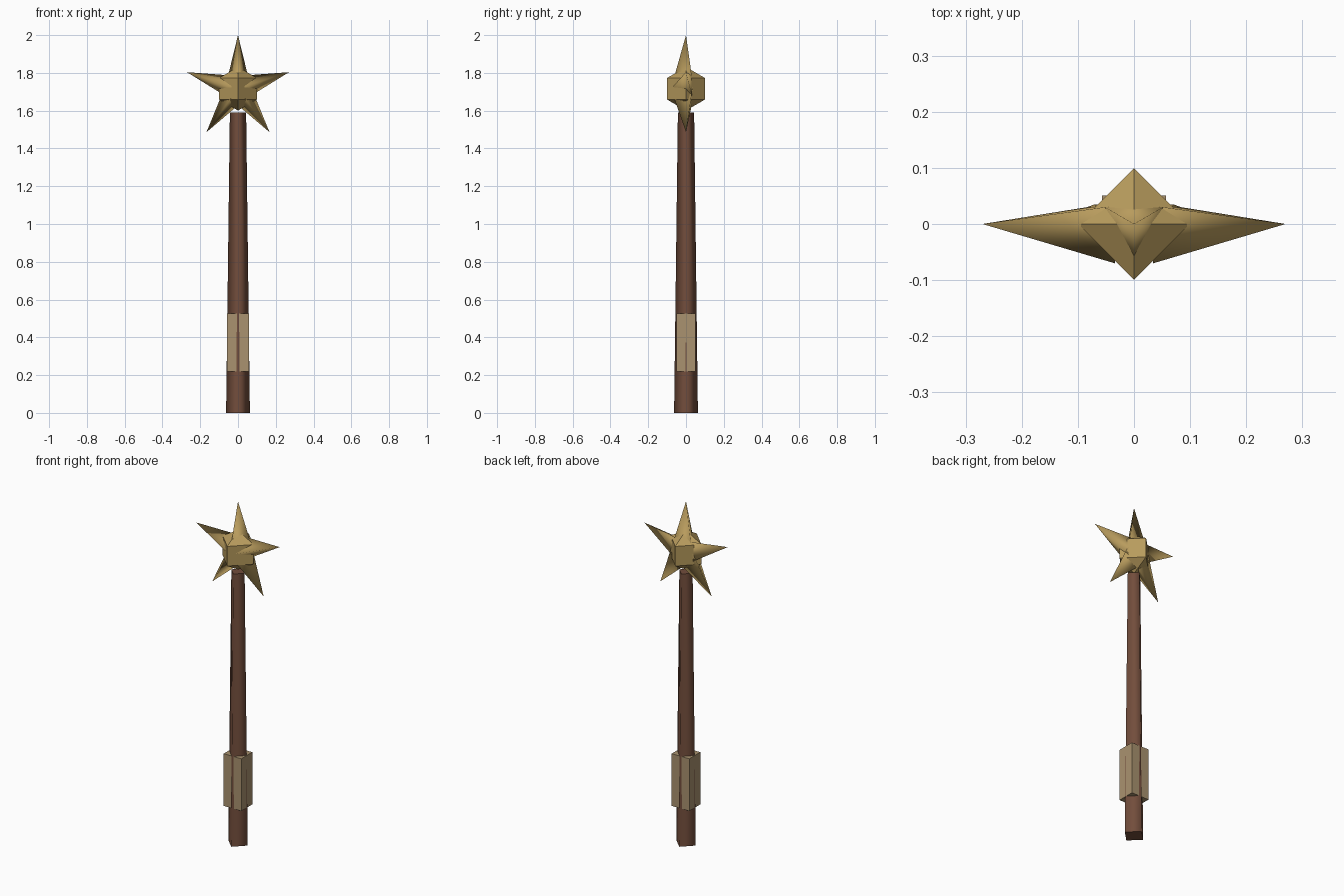
import bpy, math
from mathutils import Matrix

if "Cube" in bpy.data.objects:
    bpy.data.objects.remove(bpy.data.objects["Cube"])

def material(name, rgb):
    m = bpy.data.materials.new(name)
    m.diffuse_color = (*rgb, 1)
    m.use_nodes = True
    m.node_tree.nodes["Principled BSDF"].inputs["Base Color"].default_value = m.diffuse_color
    return m

wood = material("dark_wood", (0.17, 0.075, 0.045))
gold = material("gold", (0.48, 0.33, 0.11))
wrap = material("tan_wrap", (0.40, 0.29, 0.16))

def cone(name, sides, r1, r2, depth, z0, turn, mat):
    """Tapered prism on z, base at z0, smooth sides and flat caps."""
    bpy.ops.mesh.primitive_cone_add(vertices=sides, radius1=r1, radius2=r2, depth=depth)
    ob = bpy.context.object
    ob.name = name
    ob.data.transform(Matrix.Translation((0, 0, z0 + depth / 2)) @ Matrix.Rotation(turn, 4, 'Z'))
    for p in ob.data.polygons:
        p.use_smooth = abs(p.normal.z) < 0.9
    ob.data.materials.append(mat)
    return ob

# Four-sided tapering shaft, corners on the axes
cone("shaft", 4, 0.063, 0.043, 1.59, 0, 0, wood)

# Box grip that the shaft corners poke through
bpy.ops.mesh.primitive_cube_add(size=1, location=(0, 0, 0.373))
grip = bpy.context.object
grip.name = "grip"
grip.scale = (0.114, 0.102, 0.306)
grip.data.materials.append(wrap)

# Octahedral star core
CENTRE = 1.716
bpy.ops.mesh.primitive_uv_sphere_add(segments=4, ring_count=2, radius=0.115)
core = bpy.context.object
core.name = "star_core"
core.location.z = CENTRE
core.data.materials.append(gold)

# Five three-sided spikes fanned around the y axis, ridge to the front
for i in range(5):
    spike = cone(f"star_spike_{i + 1}", 3, 0.07, 0, 0.248, 0.036, math.pi, gold)
    spike.location.z = CENTRE
    spike.rotation_euler.y = i * math.tau / 5
